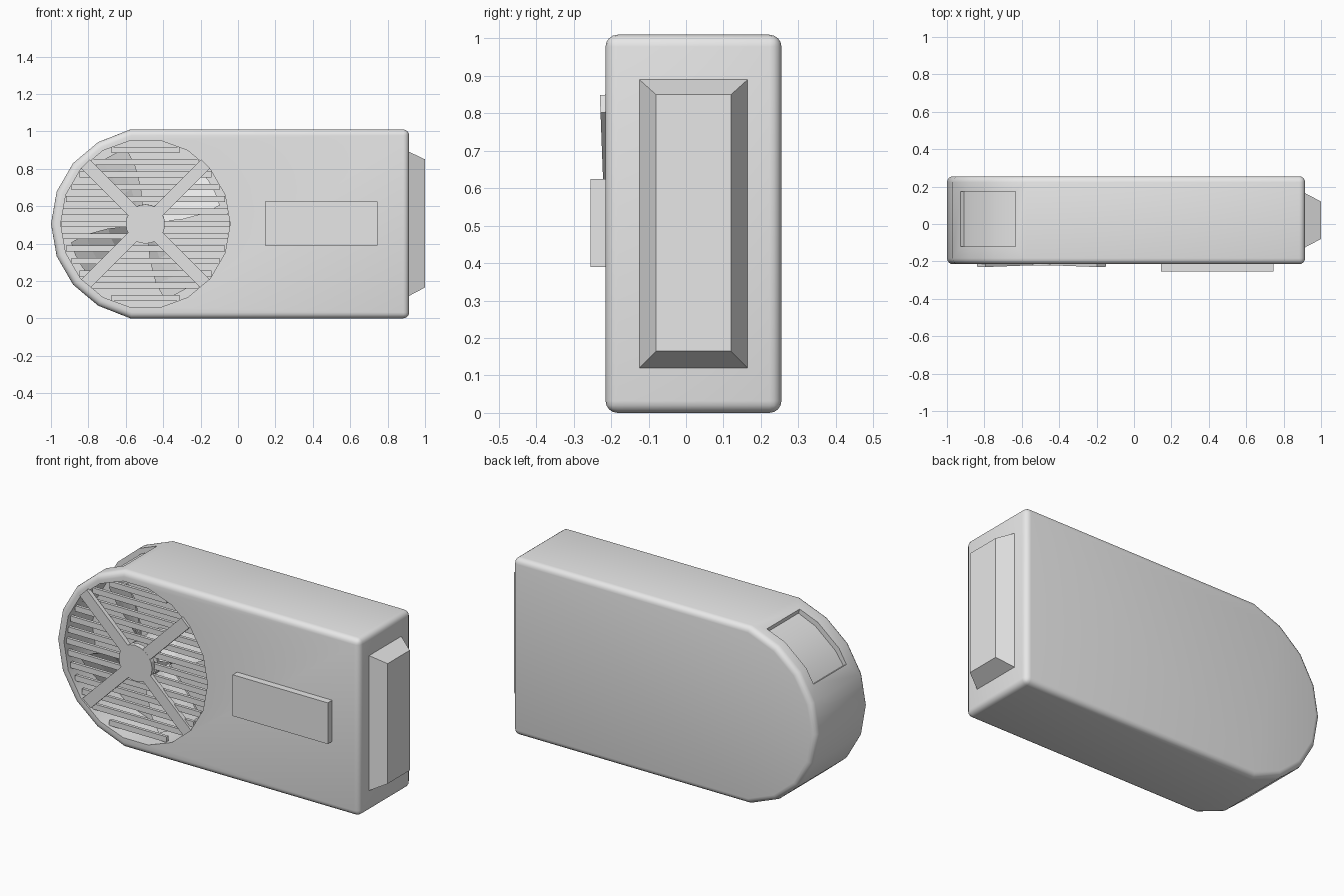
import bpy, bmesh, math
from mathutils import Matrix, Vector

if "Cube" in bpy.data.objects:
    bpy.data.objects.remove(bpy.data.objects["Cube"])

CX, CZ = -0.495, 0.505          # fan axis
FRONT, BACK = -0.215, 0.255

grey = bpy.data.materials.new("light_grey")
grey.diffuse_color = (0.8, 0.8, 0.8, 1)
grey.use_nodes = True
grey.node_tree.nodes["Principled BSDF"].inputs["Base Color"].default_value = grey.diffuse_color


def polar(r, deg):
    a = math.radians(deg)
    return CX + r * math.cos(a), CZ + r * math.sin(a)


def new_object(name, bm):
    bmesh.ops.recalc_face_normals(bm, faces=bm.faces)
    mesh = bpy.data.meshes.new(name)
    bm.to_mesh(mesh)
    bm.free()
    obj = bpy.data.objects.new(name, mesh)
    bpy.context.collection.objects.link(obj)
    mesh.materials.append(grey)
    return obj


def add_prism(bm, outline, y0, y1):
    """Closed x-z outline extruded from y0 to y1."""
    a = [bm.verts.new((x, y0, z)) for x, z in outline]
    b = [bm.verts.new((x, y1, z)) for x, z in outline]
    bm.faces.new(a)
    bm.faces.new(b[::-1])
    n = len(a)
    for i in range(n):
        bm.faces.new((a[i], b[i], b[(i + 1) % n], a[(i + 1) % n]))


def prism(name, outline, y0, y1):
    bm = bmesh.new()
    add_prism(bm, outline, y0, y1)
    return new_object(name, bm)


def circle(r, n):
    return [polar(r, 360 * i / n) for i in range(n)]


# Casing: straight right end, faceted round left end, softened edges
outline = [(0.915, 0.0), (0.915, 1.01), (-0.575, 1.01)]
outline += [polar(0.505, d) for d in range(120, 241, 20)] + [(-0.575, 0.0)]
casing = prism("casing", outline, FRONT, BACK)
bevel = casing.modifiers.new("soft_edges", 'BEVEL')
bevel.width = 0.032
bevel.segments = 4
bevel.limit_method = 'ANGLE'
bevel.angle_limit = math.radians(40)

# Cutters: fan well in the front, shallow slot over the curved shoulder
well = prism("fan_well_cutter", circle(0.453, 18), FRONT - 0.1, 0.04)
arc = [106, 120, 140, 150.5]
slot = prism("slot_cutter",
             [polar(0.475, d) for d in arc] + [polar(0.6, d) for d in reversed(arc)],
             -0.12, 0.175)
for cutter in (well, slot):
    cutter.hide_render = True
    cutter.hide_set(True)
    cut = casing.modifiers.new("cut", 'BOOLEAN')
    cut.operation = 'DIFFERENCE'
    cut.solver = 'EXACT'
    cut.object = cutter
bpy.context.view_layer.objects.active = casing
casing.select_set(True)
for name in [m.name for m in casing.modifiers]:
    bpy.ops.object.modifier_apply(modifier=name)
bpy.ops.object.shade_smooth_by_angle(angle=math.radians(35))

# Grille: four diagonal spokes and a hub, leaning slightly forward at the bottom
bm = bmesh.new()
for deg in (45, 135, 225, 315):
    a = math.radians(deg)
    ux, uz = math.cos(a), math.sin(a)
    corners = [(0.06, -0.033), (0.455, -0.033), (0.455, 0.033), (0.06, 0.033)]
    add_prism(bm, [(CX + r * ux - w * uz, CZ + r * uz + w * ux) for r, w in corners],
              -0.217, -0.193)
add_prism(bm, circle(0.105, 20), -0.2175, -0.19)
bmesh.ops.rotate(bm, verts=bm.verts, cent=(CX, -0.2, CZ),
                 matrix=Matrix.Rotation(math.radians(2.2), 3, 'X'))
new_object("grille_spokes", bm)

# Horizontal slats across the opening
bm = bmesh.new()
for i in range(-6, 7):
    z = i * 0.066
    half = math.sqrt(0.45 ** 2 - (abs(z) + 0.016) ** 2)
    add_prism(bm, [(CX - half, CZ + z - 0.016), (CX + half, CZ + z - 0.016),
                   (CX + half, CZ + z + 0.016), (CX - half, CZ + z + 0.016)],
              -0.195, -0.178)
new_object("grille_slats", bm)

# Fan: four pitched blades around a hub
bm = bmesh.new()
for k in range(4):
    rows = []
    for r, start, span in ((0.09, 98, 60), (0.2, 97, 46), (0.32, 100, 38), (0.41, 104, 30)):
        row = []
        for t in (0, 0.33, 0.67, 1):
            x, z = polar(r, start + span * t + 90 * k)
            row.append([bm.verts.new((x, -0.15 + 0.1 * t + dy, z)) for dy in (0, 0.012)])
        rows.append(row)
    grid = [(i, j) for i in range(3) for j in range(3)]
    for i, j in grid:
        for s in (0, 1):
            bm.faces.new([rows[i][j][s], rows[i + 1][j][s],
                          rows[i + 1][j + 1][s], rows[i][j + 1][s]])
    rim = [(0, j) for j in range(3)] + [(i, 3) for i in range(3)]
    rim += [(3, j) for j in range(3, 0, -1)] + [(i, 0) for i in range(3, 0, -1)]
    for (i, j), (m, n) in zip(rim, rim[1:] + rim[:1]):
        bm.faces.new([rows[i][j][0], rows[m][n][0], rows[m][n][1], rows[i][j][1]])
new_object("fan_blades", bm)
prism("fan_hub", circle(0.1, 20), -0.16, 0.045)

# Raised front panel
prism("front_panel", [(0.145, 0.39), (0.745, 0.39), (0.745, 0.625), (0.145, 0.625)],
      -0.255, FRONT + 0.01)

# Tapered end block
bm = bmesh.new()
rings = []
for x, y0, y1, z0, z1 in ((0.905, -0.13, 0.17, 0.115, 0.895),
                          (1.0, -0.08, 0.12, 0.165, 0.85)):
    rings.append([bm.verts.new((x, y, z)) for y, z in
                  ((y0, z0), (y1, z0), (y1, z1), (y0, z1))])
bm.faces.new(rings[0])
bm.faces.new(rings[1])
for i in range(4):
    j = (i + 1) % 4
    bm.faces.new((rings[0][i], rings[0][j], rings[1][j], rings[1][i]))
new_object("end_block", bm)
